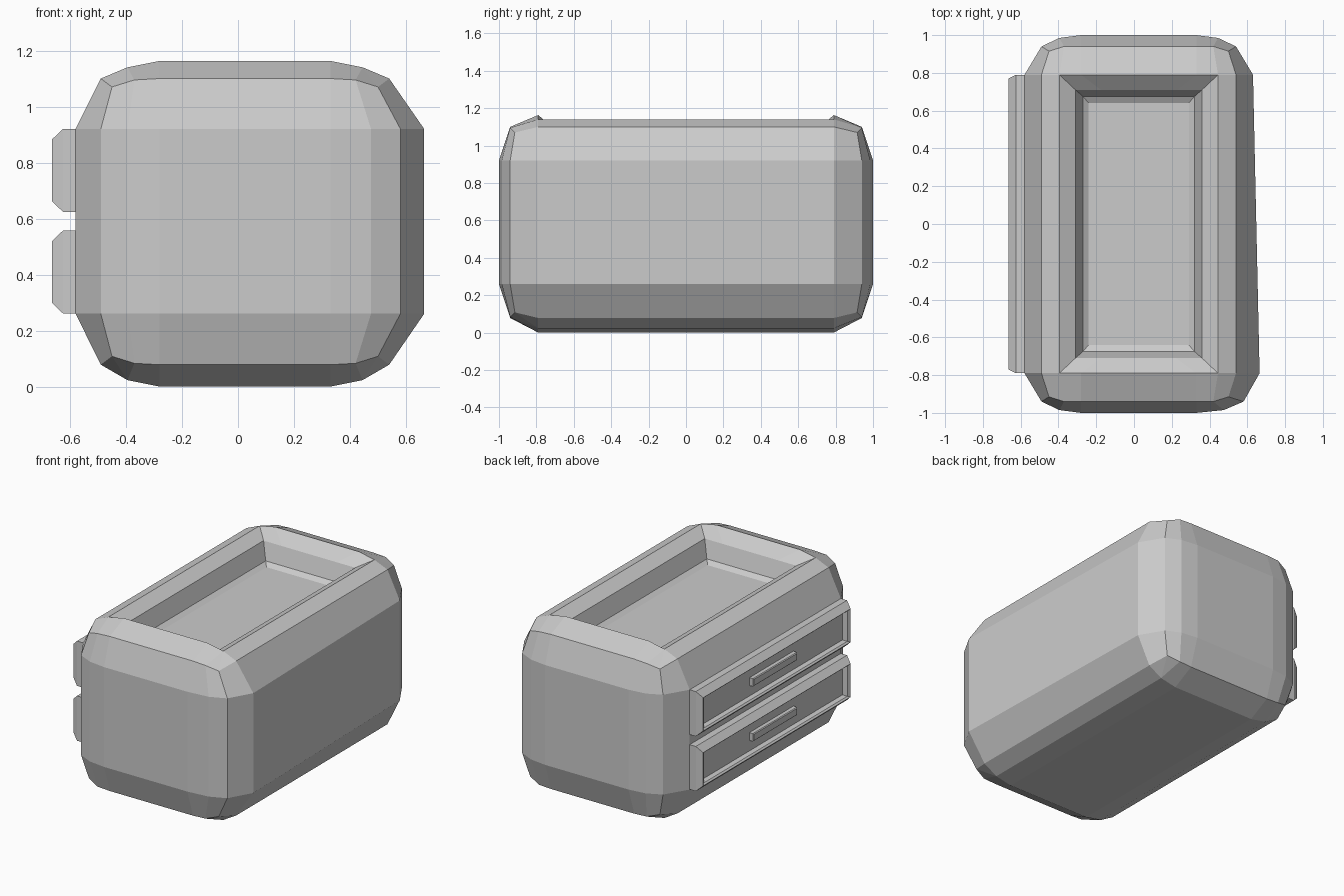
import bpy, bmesh

if "Cube" in bpy.data.objects:
    bpy.data.objects.remove(bpy.data.objects["Cube"])

CX, H = 0.025, 1.163   # body centre in x, body height
QUADRANTS = [(-1, -1), (1, -1), (1, 1), (-1, 1)]


def loft(name, rings):
    """Skin a list of equal-length point rings, cap the ends, merge doubles."""
    bm = bmesh.new()
    vs = [[bm.verts.new(p) for p in r] for r in rings]
    n = len(rings[0])
    for a, b in zip(vs, vs[1:]):
        for i in range(n):
            j = (i + 1) % n
            bm.faces.new((a[i], a[j], b[j], b[i]))
    bm.faces.new(vs[0])
    bm.faces.new(vs[-1])
    bmesh.ops.remove_doubles(bm, verts=bm.verts, dist=0.0005)
    bmesh.ops.recalc_face_normals(bm, faces=bm.faces)
    me = bpy.data.meshes.new(name)
    bm.to_mesh(me)
    bm.free()
    ob = bpy.data.objects.new(name, me)
    bpy.context.collection.objects.link(ob)
    return ob


def plan_ring(quarter, bulge=(0, 0, 0, 0)):
    """Repeat a 4-point corner in all quadrants; bulge widens the front right."""
    pts = []
    for sx, sy in QUADRANTS:
        q = [(CX + sx * x + (b if (sx, sy) == (1, -1) else 0), sy * y, z)
             for (x, y, z), b in zip(quarter, bulge)]
        pts += q if sx * sy < 0 else q[::-1]
    return pts


def flip(quarter, lift=0):
    return [(x, y, H - z + lift) for x, y, z in quarter]


# Corner sections of the rounded body
def mid(z):
    return [(.305, 1, z), (.42, .985, z), (.515, .94, z), (.605, .79, z)]


def tray(x, y, z):
    return [(.2, y, z)] + [(x, y, z)] * 3


shoulder = [(.305, .94, 1.10), (.395, .94, 1.095), (.475, .915, 1.07), (.515, .79, 1.10)]
rim = [(.305, .79, H)] + [(.42, .79, 1.14)] * 3
base = [(.305, .79, H)] * 4
bulge = (0, .03, .04, .035)

# Body with the sunken tray on top
loft("cabinet_body", [
    plan_ring(flip(base)), plan_ring(flip(rim)), plan_ring(flip(shoulder, .015)),
    plan_ring(mid(.26), bulge), plan_ring(mid(.92), bulge),
    plan_ring(shoulder), plan_ring(rim),
    plan_ring(tray(.335, .71, 1.095)), plan_ring(tray(.295, .675, .985)),
    plan_ring(tray(.265, .64, .965))])


def side_ring(x, hy, hz, zc):
    return [(x, sy * hy, zc + sz * hz) for sy, sz in QUADRANTS]


# Two drawers on the left side, each a bevelled frame, sunken panel and bar handle
for label, zc in (("lower", .409), ("upper", .772)):
    loft(label + "_drawer", [side_ring(x, hy, hz, zc) for x, hy, hz in (
        (-.55, .79, .148), (-.625, .79, .148), (-.665, .77, .11),
        (-.655, .75, .1), (-.625, .74, .095))])
    loft(label + "_handle", [side_ring(x, hy, hz, zc) for x, hy, hz in (
        (-.61, .23, .026), (-.65, .23, .026), (-.655, .225, .021))])
